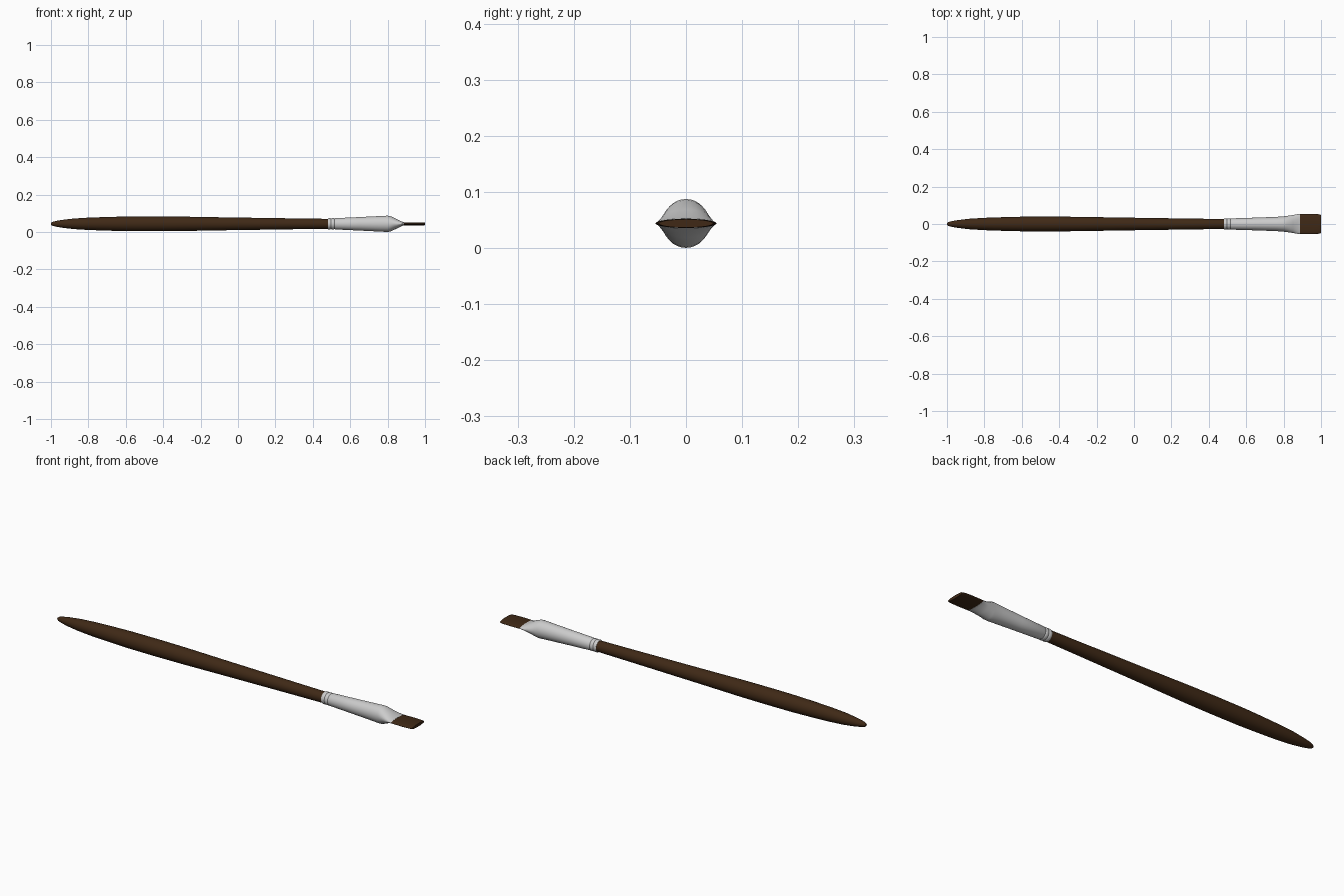
import bpy, bmesh, math

if "Cube" in bpy.data.objects:
    bpy.data.objects.remove(bpy.data.objects["Cube"])

AXIS_Z = 0.044
SIDES = 32


def material(name, colour):
    mat = bpy.data.materials.new(name)
    mat.diffuse_color = colour
    mat.use_nodes = True
    mat.node_tree.nodes["Principled BSDF"].inputs["Base Color"].default_value = mat.diffuse_color
    return mat


def loft(name, sections, mat=None, angle=30):
    """Skin elliptical sections (x, half width, half height) along the x axis."""
    bm = bmesh.new()
    rings = []
    for x, ry, rz in sections:
        rings.append([bm.verts.new((x, ry * math.cos(2 * math.pi * i / SIDES),
                                    AXIS_Z + rz * math.sin(2 * math.pi * i / SIDES)))
                      for i in range(SIDES)])
    for a, b in zip(rings, rings[1:]):
        for i in range(SIDES):
            j = (i + 1) % SIDES
            bm.faces.new((a[i], a[j], b[j], b[i]))
    bm.faces.new(rings[0])
    bm.faces.new(rings[-1])
    bmesh.ops.recalc_face_normals(bm, faces=bm.faces)
    mesh = bpy.data.meshes.new(name)
    bm.to_mesh(mesh)
    bm.free()
    obj = bpy.data.objects.new(name, mesh)
    bpy.context.collection.objects.link(obj)
    if mat:
        mesh.materials.append(mat)
    bpy.ops.object.select_all(action='DESELECT')
    obj.select_set(True)
    bpy.context.view_layer.objects.active = obj
    bpy.ops.object.shade_smooth_by_angle(angle=math.radians(angle))
    return obj


brown = material("dark_wood", (0.05, 0.022, 0.008, 1))
hair = material("brown_hair", (0.05, 0.022, 0.008, 1))
metal = material("metal", (0.6, 0.6, 0.6, 1))

# Handle: rounded tail, swelling belly, slim neck
handle = [(-1.0, 0.005), (-0.993, 0.010), (-0.975, 0.015), (-0.94, 0.021),
          (-0.88, 0.028), (-0.8, 0.033), (-0.7, 0.0365), (-0.6, 0.039),
          (-0.45, 0.0395), (-0.3, 0.0385), (-0.1, 0.035), (0.1, 0.032),
          (0.3, 0.029), (0.49, 0.0265)]
loft("handle", [(x, r, r) for x, r in handle], brown)

# Ferrule: two crimped grooves, round tube, then flattened mouth
ferrule = [(0.48, 0.028, 0.028), (0.484, 0.030, 0.030), (0.494, 0.030, 0.030),
           (0.498, 0.028, 0.028), (0.502, 0.030, 0.030), (0.512, 0.030, 0.030),
           (0.516, 0.028, 0.028), (0.520, 0.030, 0.030), (0.65, 0.034, 0.036),
           (0.76, 0.038, 0.0415), (0.80, 0.041, 0.0435), (0.815, 0.043, 0.041),
           (0.85, 0.048, 0.025), (0.875, 0.0525, 0.012), (0.887, 0.0535, 0.0085)]
loft("ferrule", ferrule, metal)

# Bristles: thin flat tuft with slightly rounded corners
bristles = [(0.87, 0.051, 0.0075), (0.90, 0.0535, 0.008), (0.945, 0.0545, 0.008),
            (0.98, 0.053, 0.008), (0.993, 0.051, 0.008), (1.0, 0.048, 0.0075)]
loft("bristles", bristles, hair)
